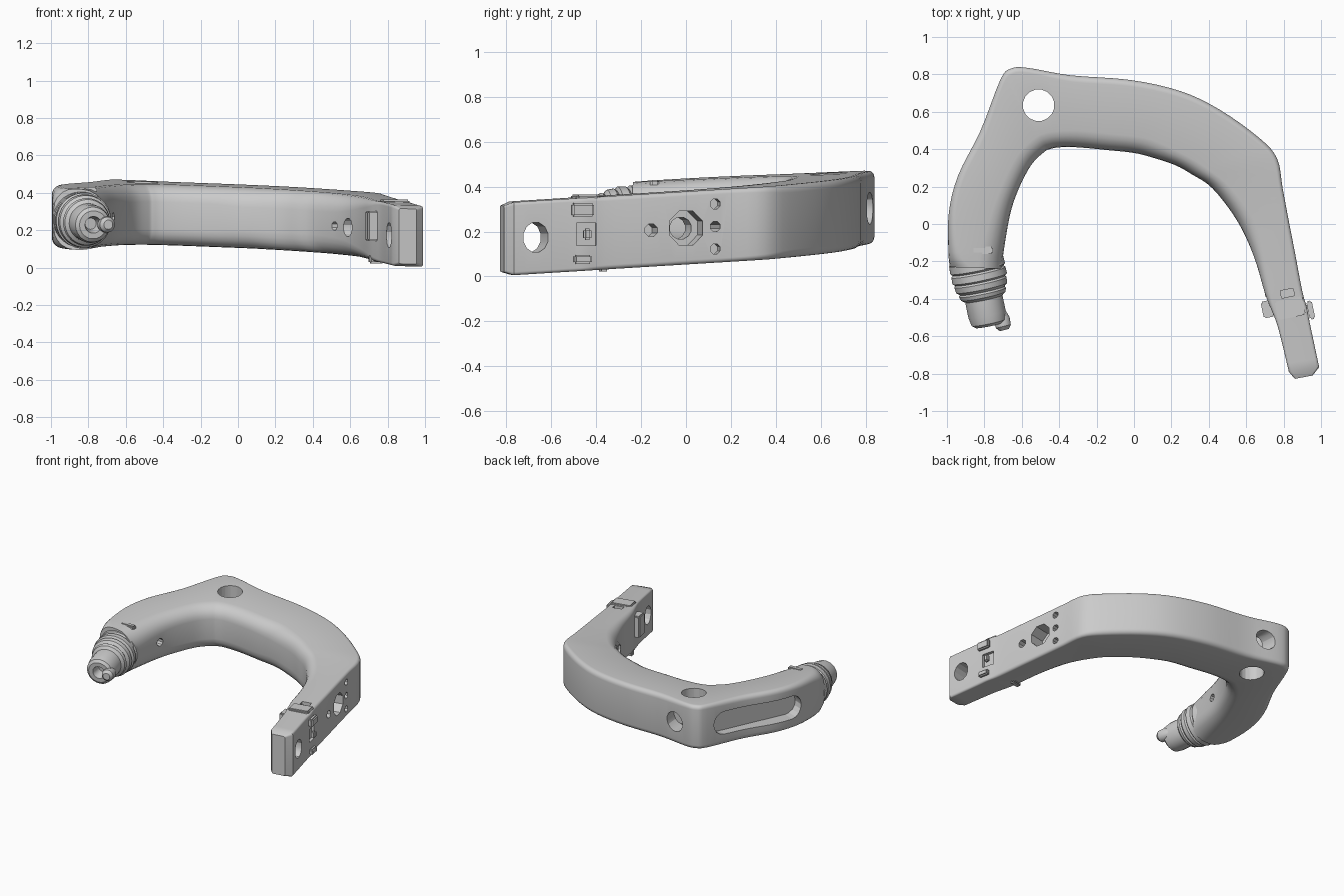
import bpy, bmesh, math
from mathutils import Vector, Matrix

if "Cube" in bpy.data.objects:
    bpy.data.objects.remove(bpy.data.objects["Cube"])

THICK = 0.325


def floor_z(x, y):
    # the whole arch is slightly tilted
    return 0.08 - 0.033 * x + 0.055 * y


def mid(x, y):
    return Vector((x, y, floor_z(x, y) + THICK / 2))


def make(name, verts, faces, smooth=True):
    me = bpy.data.meshes.new(name)
    me.from_pydata([tuple(v) for v in verts], [], faces)
    bm = bmesh.new()
    bm.from_mesh(me)
    bmesh.ops.recalc_face_normals(bm, faces=bm.faces)
    bm.to_mesh(me)
    bm.free()
    ob = bpy.data.objects.new(name, me)
    bpy.context.collection.objects.link(ob)
    if smooth:
        soften(ob)
    return ob


def soften(ob):
    bpy.ops.object.select_all(action='DESELECT')
    bpy.context.view_layer.objects.active = ob
    ob.select_set(True)
    bpy.ops.object.shade_smooth_by_angle(angle=math.radians(35))


def skin(name, rings, smooth=True):
    n = len(rings[0])
    verts = [v for r in rings for v in r]
    faces = [(i * n + j, i * n + (j + 1) % n, (i + 1) * n + (j + 1) % n, (i + 1) * n + j)
             for i in range(len(rings) - 1) for j in range(n)]
    faces += [tuple(range(n)), tuple(range((len(rings) - 1) * n, len(rings) * n))]
    return make(name, verts, faces, smooth)


def lathe(name, start, axis, profile, sides=24, sx=1.0, smooth=True):
    # profile is (distance along axis, radius); sx squashes the width
    axis = Vector(axis).normalized()
    up = Vector((0, 0, 1)) if abs(axis.z) < 0.9 else Vector((0, 1, 0))
    side = axis.cross(up).normalized()
    up = side.cross(axis)
    rings = []
    for d, r in profile:
        c = Vector(start) + axis * d
        angs = [2 * math.pi * (k + 0.5) / sides for k in range(sides)]
        rings.append([c + side * math.cos(a) * r * sx + up * math.sin(a) * r for a in angs])
    return skin(name, rings, smooth)


def box(name, c, size, rot=0.0, bevel=0.0):
    bm = bmesh.new()
    bmesh.ops.create_cube(bm, size=1, matrix=Matrix.Translation(c) @ Matrix.Rotation(rot, 4, 'Z')
                          @ Matrix.Diagonal((*size, 1)))
    if bevel:
        bmesh.ops.bevel(bm, geom=bm.edges[:], offset=bevel, segments=2, affect='EDGES')
    me = bpy.data.meshes.new(name)
    bm.to_mesh(me)
    bm.free()
    ob = bpy.data.objects.new(name, me)
    bpy.context.collection.objects.link(ob)
    return ob


def section(o, i, ro, ri, shrink=0.0):
    # rounded rectangle between an outer and an inner outline point
    o, i = Vector((*o, 0)), Vector((*i, 0))
    w, u = (i - o).length, (i - o).normalized()
    pts = []
    corners = [(ro, ro + shrink, ro, 180), (w - ri, ri + shrink, ri, 270),
               (w - ri, THICK - ri - shrink, ri, 0), (ro, THICK - ro - shrink, ro, 90)]
    for cx, cz, r, a0 in corners:
        for k in range(6):
            a = math.radians(a0 + 18 * k)
            p = o + u * (cx + r * math.cos(a))
            p.z = floor_z(p.x, p.y) + cz + r * math.sin(a)
            pts.append(p)
    return pts


# arch body: outer point, inner point, outer and inner edge radius
stations = [
    (.99, -.765, .828, -.79, .015, .015), (.94, -.53, .772, -.56, .015, .015),
    (.925, -.45, .735, -.46, .015, .02), (.90, -.36, .70, -.37, .02, .035),
    (.86, -.15, .64, -.17, .02, .06), (.825, .03, .55, .02, .02, .09),
    (.795, .19, .42, .19, .02, .10), (.765, .35, .31, .265, .025, .10),
    (.67, .46, .22, .315, .035, .10), (.46, .61, .10, .355, .035, .10),
    (.25, .71, 0, .38, .035, .10), (-.02, .77, -.14, .395, .035, .09),
    (-.34, .795, -.30, .41, .035, .09), (-.57, .835, -.40, .41, .03, .09),
    (-.66, .83, -.45, .40, .03, .09), (-.715, .77, -.48, .385, .03, .09),
    (-.82, .50, -.55, .315, .035, .09), (-.94, .26, -.62, .18, .035, .09),
    (-.99, .06, -.665, .04, .04, .10), (-.992, -.15, -.70, -.17, .06, .12),
    (-.985, -.23, -.705, -.24, .11, .13)]


def spline(pts, steps=4):
    out = []
    for k in range(len(pts) - 1):
        p0, p1, p2, p3 = (pts[max(0, min(len(pts) - 1, k + d))] for d in (-1, 0, 1, 2))
        for s in range(steps):
            t = s / steps
            out.append([b + .5 * t * (c - a + t * (2 * a - 5 * b + 4 * c - d + t * (3 * (b - c) + d - a)))
                        for a, b, c, d in zip(p0, p1, p2, p3)])
    return out + [list(pts[-1])]


rings = [section((.955, -.81), (.86, -.828), .01, .01, .015)]
rings += [section(s[0:2], s[2:4], s[4], s[5]) for s in spline(stations)]
body = skin("arch_body", rings)

# cutters
cutters = []
out = Vector((.98, .2, 0))


def drill(name, c, axis, r, depth, sides=16, sx=1.0, lead=.06):
    c = Vector(c) - Vector(axis).normalized() * lead
    cutters.append(lathe(name, c, axis, [(0, r), (depth + lead, r)], sides, sx, False))


drill("vertical_bore", (-.51, .635, -.1), (0, 0, 1), .085, .9)
drill("back_bore", mid(-.48, .82), (.1, -1, 0), .072, .12)
drill("end_bore", mid(.965, -.67), -out, .068, .3, 12, .85)
drill("octagon_bore", mid(.83, .0), -out, .082, .12, 8)
drill("octagon_bore_inner", mid(.83, .0), -out, .05, .4, 12)
drill("small_arm_bore", mid(.86, -.155), -out, .03, .12, 8)
for dz in (-.1, 0, .1):
    drill("pin_hole", mid(.805, .13) + Vector((0, 0, dz)), -out, .024, .5 if dz == 0 else .06, 8)
drill("left_inner_hole", mid(-.67, .03), (-1, .1, 0), .028, .12, 10)

# long slot in the left outer face
a, b = mid(-.735, .72), mid(-.985, .05)
d = (b - a).normalized()
up = Vector((0, 0, 1))
n = Vector((d.y, -d.x, 0)).normalized()
if n.x > 0:
    n = -n
sr = .085
loops = []
for off in (-.065, .12):
    loop = []
    for c, s in ((b - d * sr, 1), (a + d * sr, -1)):
        for k in range(9):
            t = math.radians(-90 + 180 * k / 8)
            loop.append(c + d * s * math.cos(t) * sr + up * s * math.sin(t) * sr + n * off)
    loops.append(loop)
cutters.append(skin("side_slot", loops, False))

# pockets around the end joint
rot = math.atan2(.2, .98)
cutters.append(box("joint_face_pocket", mid(.94, -.44), (.08, .09, .10), rot))
cutters.append(box("joint_top_pocket", mid(.82, -.37) + Vector((0, 0, .16)), (.07, .04, .06), rot))

for c in cutters:
    c.hide_render = True
    c.hide_viewport = False
    m = body.modifiers.new(c.name, 'BOOLEAN')
    m.object, m.operation, m.solver = c, 'DIFFERENCE', 'EXACT'
bpy.context.view_layer.update()
dg = bpy.context.evaluated_depsgraph_get()
cut = bpy.data.meshes.new_from_object(body.evaluated_get(dg))
body.modifiers.clear()
body.data = cut
for c in cutters:
    bpy.data.objects.remove(c)
soften(body)

# ribbed left nozzle with a socket in its tip
axis = Vector((.07, -.34, -.03))
lathe("ribbed_nozzle", (-.846, -.19, .26), axis,
      [(0, .135), (.01, .148), (.05, .15), (.06, .138), (.07, .148), (.105, .15), (.115, .135),
       (.125, .143), (.155, .14), (.17, .122), (.18, .128), (.20, .122), (.215, .102),
       (.30, .102), (.345, .094), (.36, .075), (.36, .045), (.29, .03)], 32)
lathe("nozzle_nub", (-.72, -.46, .23), (.25, -1, 0),
      [(0, .03), (.05, .045), (.09, .042), (.11, .025)], 14)
box("nozzle_top_tab", (-.81, -.14, .415), (.11, .04, .03), 0, .008)

# joint lumps on the right arm
for name, x, y, dz, s in (("joint_inner_lug", .715, -.455, .03, (.06, .09, .16)),
                          ("joint_outer_lug", .945, -.46, .11, (.03, .10, .06)),
                          ("joint_lower_lug", .945, -.46, -.11, (.03, .08, .04)),
                          ("joint_pin_block", .935, -.44, 0, (.03, .035, .05)),
                          ("joint_top_plate", .835, -.45, .16, (.15, .10, .03)),
                          ("joint_bottom_tab", .74, -.37, -.15, (.08, .04, .05))):
    box(name, mid(x, y) + Vector((0, 0, dz)), s, rot, .008)
